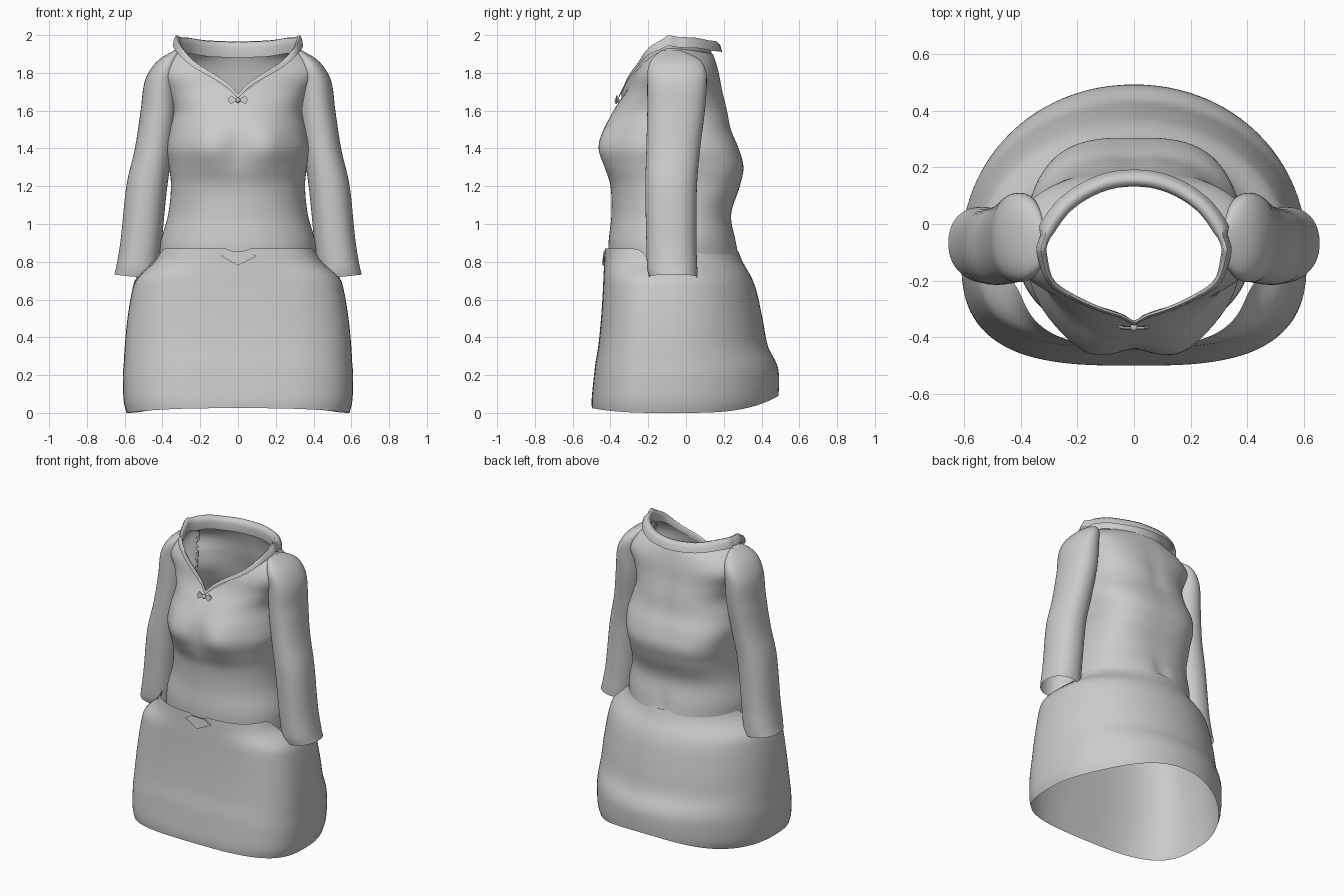
import bpy
import bmesh
from math import sin, cos, pi, exp, copysign

cube = bpy.data.objects.get("Cube")
if cube:
    bpy.data.objects.remove(cube, do_unlink=True)

cloth = bpy.data.materials.new("light grey cloth")
cloth.use_nodes = True
GREY = (0.6, 0.6, 0.6, 1)
cloth.diffuse_color = GREY
bsdf = cloth.node_tree.nodes["Principled BSDF"]
bsdf.inputs["Base Color"].default_value = GREY
bsdf.inputs["Roughness"].default_value = 0.8


def sample(table, z):
    """Smooth interpolation of profile rows (z, ...) at height z."""
    i = 0
    while i < len(table) - 2 and z > table[i + 1][0]:
        i += 1
    a, b = table[i], table[i + 1]
    p, n = table[max(i - 1, 0)], table[min(i + 2, len(table) - 1)]
    h = b[0] - a[0]
    t = min(max((z - a[0]) / h, 0), 1)
    out = []
    for k in range(1, len(a)):
        m0 = (b[k] - p[k]) / (b[0] - p[0]) * h
        m1 = (n[k] - a[k]) / (n[0] - a[0]) * h
        d = b[k] - a[k]
        out.append(a[k] + t * (m0 + t * (3 * d - 2 * m0 - m1 + t * (m0 + m1 - 2 * d))))
    return out


def power(v, n):
    return copysign(abs(v) ** (2 / n), v)


def bump(v, centre, width):
    return exp(-((v - centre) / width) ** 2)


def surface(name, point, columns, rows, angle=50, hidden=None):
    """Ring of columns; point(a, t) gives a position, a = 0 at the front."""
    bm = bmesh.new()
    grid = [[bm.verts.new(point(2 * pi * c / columns, r / rows)) for c in range(columns)]
            for r in range(rows + 1)]
    for r in range(rows):
        for c in range(columns):
            d = (c + 1) % columns
            bm.faces.new((grid[r][c], grid[r][d], grid[r + 1][d], grid[r + 1][c]))
    if hidden:  # drop faces buried in a neighbouring part
        buried = [f for f in bm.faces if all(hidden(v.co) for v in f.verts)]
        bmesh.ops.delete(bm, geom=buried, context="FACES")
    return finish(name, bm, angle)


def finish(name, bm, angle=50):
    mesh = bpy.data.meshes.new(name)
    bm.to_mesh(mesh)
    bm.free()
    obj = bpy.data.objects.new(name, mesh)
    bpy.context.collection.objects.link(obj)
    mesh.materials.append(cloth)
    bpy.ops.object.select_all(action="DESELECT")
    obj.select_set(True)
    bpy.context.view_layer.objects.active = obj
    bpy.ops.object.shade_smooth_by_angle(angle=angle * pi / 180)
    return obj


# Bodice: height, half width, front y, back y, front and back squareness
BODICE = [(.78, .415, -.41, .295, 2.1, 2), (.9, .41, -.41, .27, 2.1, 2.2),
          (1.05, .37, -.395, .24, 2.1, 2.6), (1.2, .355, -.40, .285, 2.2, 2.9),
          (1.3, .365, -.43, .305, 2.2, 3), (1.4, .38, -.45, .28, 2.2, 2.9),
          (1.5, .365, -.435, .24, 2.1, 2.7), (1.6, .345, -.385, .22, 2.1, 2.6),
          (1.7, .375, -.32, .195, 2.2, 2.6), (1.8, .43, -.285, .175, 2.1, 2.5),
          (1.87, .40, -.255, .155, 1.9, 2.1), (1.93, .315, -.22, .13, 1.6, 1.5)]
MID = -.09

# Sleeves: height, inner x, outer x, front y, back y
SLEEVE = [(.72, .425, .655, -.195, .06), (.76, .42, .645, -.205, .06),
          (.9, .405, .622, -.21, .055), (1.2, .375, .59, -.215, .058),
          (1.4, .345, .545, -.21, .075), (1.6, .32, .515, -.205, .10),
          (1.75, .32, .495, -.205, .11), (1.83, .315, .455, -.20, .10),
          (1.88, .31, .405, -.175, .06), (1.92, .305, .335, -.13, -.03)]


def in_bodice(p):
    half, front, back, nf, nb = sample(BODICE, p.z)
    depth, n = (front - MID, nf) if p.y < MID else (back - MID, nb)
    return p.z > 1.2 and abs(p.x / half) ** n + abs((p.y - MID) / depth) ** n < 1


def in_sleeve(p):
    inner, outer, front, back = sample(SLEEVE, p.z)
    u = (2 * abs(p.x) - inner - outer) / (outer - inner)
    v = (2 * p.y - front - back) / (back - front)
    return 1.2 < p.z < 1.91 and abs(u) ** 2.2 + abs(v) ** 2.2 < 1


def neckline(a):
    return 1.66 + .27 * abs(sin(a)) ** .75 if cos(a) > 0 else 1.93 - .03 * cos(a) ** 2


def bodice_point(a, t):
    z = .78 + (neckline(a) - .78) * t
    half, front, back, nf, nb = sample(BODICE, z)
    c = cos(a)
    x = half * power(sin(a), nf if c > 0 else nb)
    y = MID + ((front - MID) * power(c, nf) if c > 0 else (back - MID) * -power(c, nb))
    if c > 0:  # bust
        y -= bump(z, 1.41, .12) * c * (.035 * bump(abs(x), .17, .1) - .012 * bump(x, 0, .05))
    else:  # crease down the back
        y -= .015 * bump(x, 0, .05) * (bump(z, .88, .1) + .6 * bump(z, 1.6, .2))
    return x, y, z


surface("bodice", bodice_point, 96, 72, hidden=in_sleeve)

# Skirt: height, half width, front y, back y
SKIRT = [(0, .59, -.495, .46), (.06, .605, -.5, .485), (.2, .61, -.487, .492),
         (.26, .605, -.48, .48), (.35, .60, -.465, .435), (.5, .585, -.45, .405),
         (.65, .56, -.44, .372), (.72, .535, -.437, .345), (.8, .445, -.433, .30),
         (.87, .41, -.43, .272)]


def skirt_point(a, t):
    c, s = cos(a), sin(a)
    low = .025 * c ** 2 if c > 0 else .09 * c ** 4
    high = .87 - .13 * s ** 60 if c > 0 else .855 - .115 * s ** 60
    if abs(s) < .03 and c > 0:  # notch at the centre front
        high -= .025
    z = low + (high - low) * t
    half, front, back = sample(SKIRT, z)
    mid = -.1
    x = half * power(s, 3.0 if c > 0 else 2.05)
    y = mid + ((front - mid) * power(c, 3.0) if c > 0 else (back - mid) * -power(c, 2.05))
    return x, y, z


surface("skirt", skirt_point, 96, 36)

for side, label in ((1, "left"), (-1, "right")):
    def sleeve_point(a, t):
        z = .72 + 1.2 * t
        inner, outer, front, back = sample(SLEEVE, z)
        x = (inner + outer) / 2 + (outer - inner) / 2 * power(sin(a), 2.2)
        y = (front + back) / 2 - (back - front) / 2 * power(cos(a), 2.2)
        return side * x, y, z + .012 * (1 - t) * sin(a)
    sleeve = surface(label + "_sleeve", sleeve_point, 48, 72, hidden=in_bodice)
    if side < 0:
        sleeve.data.flip_normals()

# Folded collar: outward offset and rise of each row, full size away from the front tip
FOLD = [(-.005, -.02), (-.01, .03), (.0, .062), (.022, .066), (.04, .045), (.05, .01)]


def collar_point(a, t):
    out, rise = FOLD[round(t * (len(FOLD) - 1))]
    x, y, z = bodice_point(a, 1)
    c, s = cos(a), sin(a)
    size = .45 + .55 * abs(s) ** 2.5 if c > 0 else 1
    ripple = .005 * sin(9 * a) * cos(a / 2)
    wide = out * (.6 if c > -.3 else 1)
    return x + s * wide * size, y - c * (wide * size + ripple), z + (rise + ripple) * size


surface("collar", collar_point, 64, len(FOLD) - 1, 70)


def fan(name, outline):
    """Thin flat plate from an outline."""
    bm = bmesh.new()
    face = bm.faces.new([bm.verts.new(p) for p in outline])
    ext = bmesh.ops.extrude_face_region(bm, geom=[face])
    bmesh.ops.translate(bm, vec=(0, .008, 0),
                        verts=[v for v in ext["geom"] if isinstance(v, bmesh.types.BMVert)])
    bmesh.ops.recalc_face_normals(bm, faces=bm.faces)
    return finish(name, bm, 30)


# Little bow under the neckline
for side, label in ((1, "left"), (-1, "right")):
    fan(label + "_bow_loop", [(0, -.37, 1.655), (side * .035, -.37, 1.68),
                              (side * .055, -.365, 1.66), (side * .04, -.375, 1.635)])

bm = bmesh.new()
bmesh.ops.create_icosphere(bm, subdivisions=2, radius=.014)
bmesh.ops.translate(bm, vec=(0, -.365, 1.655), verts=bm.verts)
finish("bow_knot", bm)

# Pointed tab over the front waist
fan("waist_tab", [(-.09, -.44, .83), (0, -.443, .78), (.1, -.44, .83),
                  (.05, -.436, .855), (-.05, -.436, .855)])
